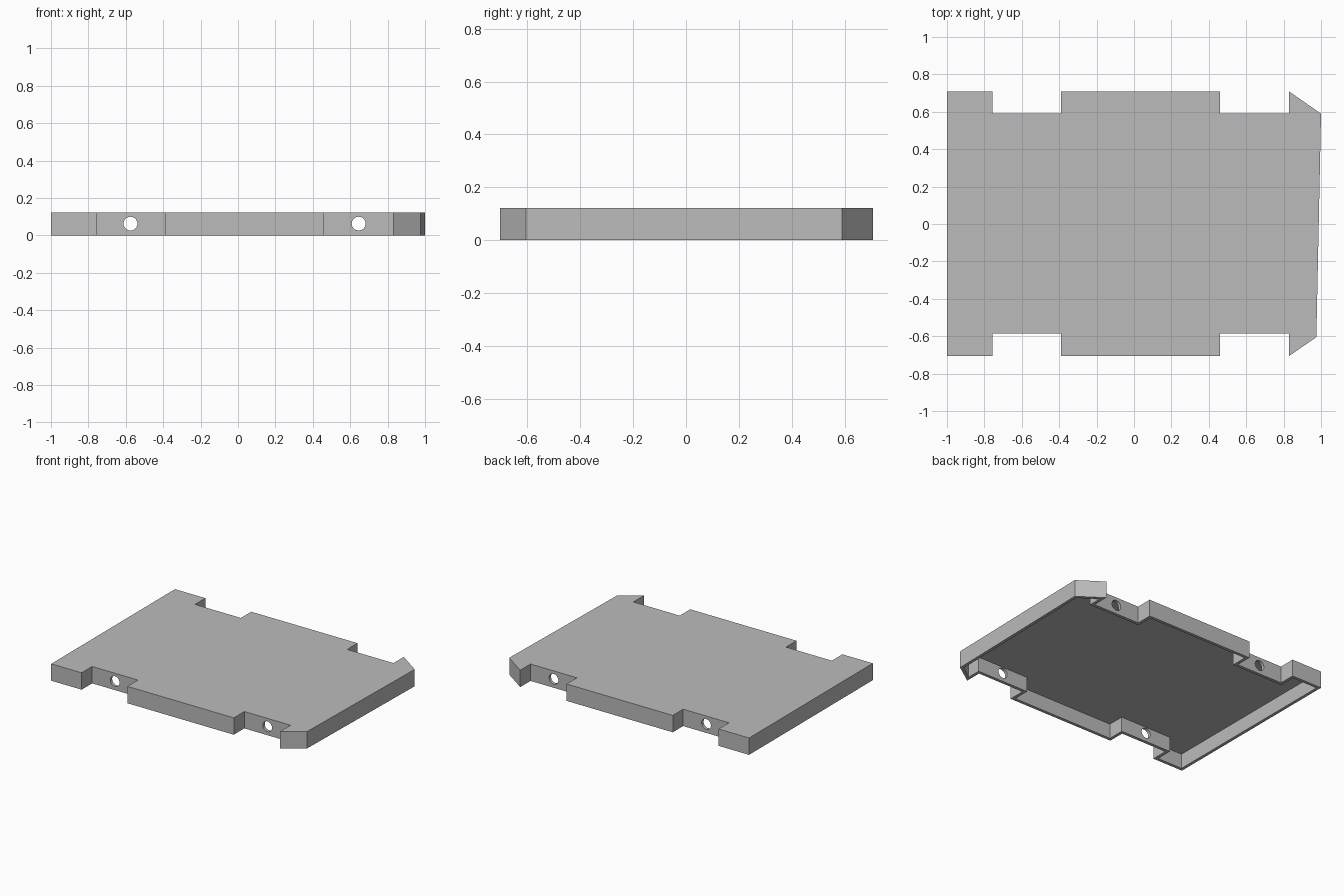
import bpy, bmesh
from mathutils import Vector

cube = bpy.data.objects.get("Cube")
if cube:
    bpy.data.objects.remove(cube, do_unlink=True)

HEIGHT, WALL = 0.122, 0.022

grey = bpy.data.materials.new("plain grey")
grey.use_nodes = True
grey.diffuse_color = (0.5, 0.5, 0.5, 1)
grey.node_tree.nodes["Principled BSDF"].inputs["Base Color"].default_value = (0.5, 0.5, 0.5, 1)


def side(s, edge, notch, tip):
    """Notched long edge of the tray, listed from -x to +x."""
    steps = [(-1, edge), (-0.757, edge), (-0.757, notch), (-0.39, notch),
             (-0.39, edge), (0.46, edge), (0.46, notch), (0.83, notch), (0.83, edge)]
    return [Vector((x, s * y)) for x, y in steps] + [Vector((tip[0], s * tip[1]))]


def inset(points, d):
    """Offset a counter-clockwise outline inwards by d with mitred corners."""
    result = []
    for i, p in enumerate(points):
        a = (p - points[i - 1]).normalized()
        b = (points[(i + 1) % len(points)] - p).normalized()
        na, nb = Vector((-a.y, a.x)), Vector((-b.y, b.x))
        result.append(p + (na + nb) * d / (1 + na.dot(nb)))
    return result


def prism(name, points, z0, z1):
    bm = bmesh.new()
    face = bm.faces.new([bm.verts.new((p.x, p.y, z0)) for p in points])
    new = bmesh.ops.extrude_face_region(bm, geom=[face])["geom"]
    bmesh.ops.translate(bm, vec=(0, 0, z1 - z0),
                        verts=[v for v in new if isinstance(v, bmesh.types.BMVert)])
    bmesh.ops.recalc_face_normals(bm, faces=bm.faces)
    mesh = bpy.data.meshes.new(name)
    bm.to_mesh(mesh)
    bm.free()
    mesh.materials.append(grey)
    obj = bpy.data.objects.new(name, mesh)
    bpy.context.collection.objects.link(obj)
    return obj


def cut(target, cutter):
    mod = target.modifiers.new(cutter.name, "BOOLEAN")
    mod.operation, mod.solver, mod.object = "DIFFERENCE", "EXACT", cutter
    bpy.context.view_layer.objects.active = target
    bpy.ops.object.modifier_apply(modifier=mod.name)
    bpy.data.objects.remove(cutter, do_unlink=True)


# Tray cover with notched sides and clipped right corners
front = side(-1, 0.705, 0.585, (0.975, 0.605))
back = side(1, 0.708, 0.59, (1.0, 0.59))
outline = front + back[::-1]
cover = prism("tray_cover", outline, 0, HEIGHT)

# Hollow underside
cut(cover, prism("cavity", inset(outline, WALL), -0.1, HEIGHT - 0.016))

# Screw holes through the notched walls
for x in (-0.575, 0.645):
    bpy.ops.mesh.primitive_cylinder_add(vertices=32, radius=0.037, depth=1.3,
                                        location=(x, 0, 0.063), rotation=(1.5708, 0, 0))
    drill = bpy.context.object
    drill.name = "screw_hole"
    drill.data.materials.append(grey)
    cut(cover, drill)

bpy.ops.object.select_all(action="DESELECT")
cover.select_set(True)
bpy.context.view_layer.objects.active = cover
bpy.ops.object.shade_smooth_by_angle()
